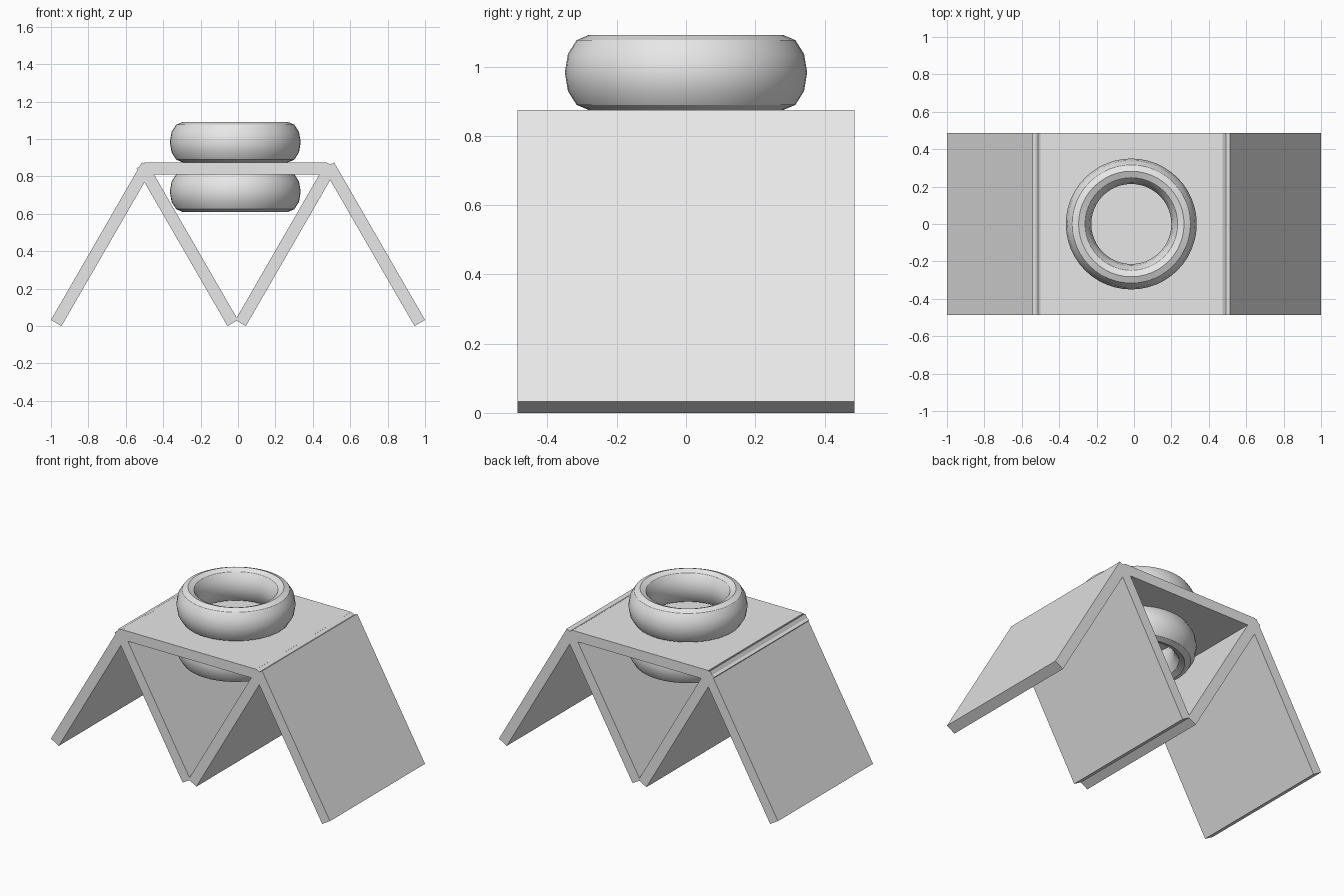
import bpy
from math import sin, cos, pi, radians
from mathutils import Vector

cube = bpy.data.objects.get("Cube")
if cube:
    bpy.data.objects.remove(cube, do_unlink=True)

GREY = (0.8, 0.8, 0.8, 1)
grey = bpy.data.materials.new("plain grey")
grey.use_nodes = True
grey.diffuse_color = GREY
grey.node_tree.nodes["Principled BSDF"].inputs["Base Color"].default_value = GREY

SIDE = 0.973        # edge of each square panel
THICK = 0.065       # panel thickness
LEAN = radians(30)  # lean of the legs from vertical
SHIFT = -0.0145     # sideways offset of the top panel and rings


def panel(name, centre, lean=0.0, size=(THICK, SIDE, SIDE)):
    bpy.ops.mesh.primitive_cube_add(size=1, location=centre, rotation=(0, lean, 0))
    ob = bpy.context.object
    ob.name = name
    ob.scale = size
    bpy.ops.object.transform_apply(location=False, rotation=True, scale=True)
    ob.data.materials.append(grey)


def leg(name, foot_x, side):
    """side is +1 for a panel rising towards +x, -1 for one rising towards -x"""
    up = Vector((side * sin(LEAN), 0, cos(LEAN)))
    across = Vector((side * cos(LEAN), 0, -sin(LEAN)))
    foot = Vector((foot_x, 0, THICK * sin(LEAN)))
    panel(name, foot + up * SIDE / 2 + across * THICK / 2, side * LEAN)


def ring(name, z):
    bpy.ops.mesh.primitive_torus_add(
        major_radius=0.282, minor_radius=0.068, major_segments=48,
        minor_segments=12, location=(SHIFT, 0, z))
    ob = bpy.context.object
    ob.name = name
    ob.scale.z = 1.585
    bpy.ops.object.transform_apply(location=False, rotation=False, scale=True)
    ob.data.materials.append(grey)
    bpy.ops.object.shade_smooth_by_angle(angle=pi / 6)


# Zigzag of leaning panels
leg("outer_right_leg", -1.0, 1)
leg("inner_right_leg", 0.0, -1)
leg("inner_left_leg", -0.014, 1)
leg("outer_left_leg", 1.0, -1)

# Flat panel across the two peaks
panel("top_panel", (SHIFT, 0, 0.875 - THICK / 2), size=(SIDE, SIDE, THICK))

# Rings above and below the top panel
ring("upper_ring", 0.983)
ring("lower_ring", 0.718)
